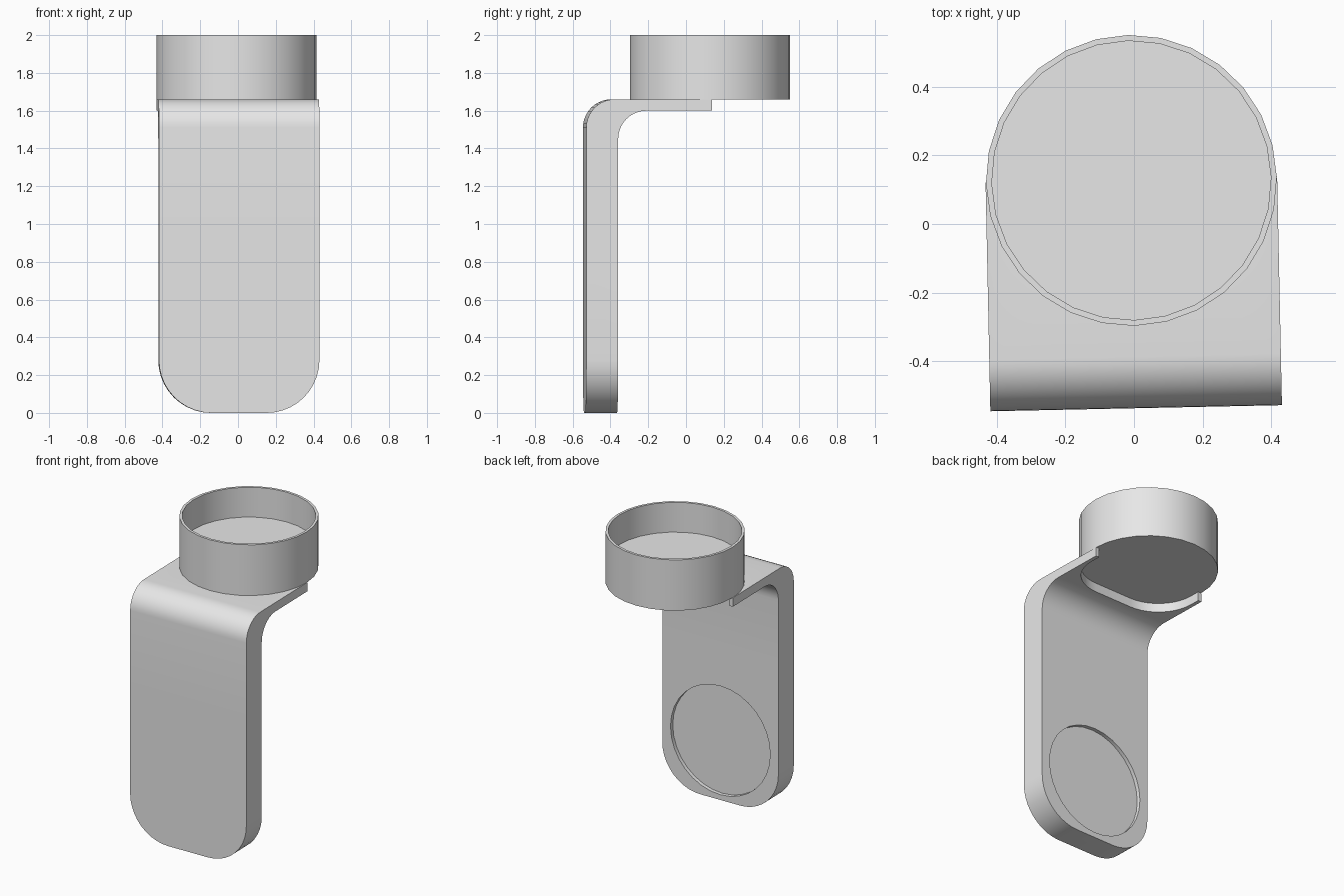
import bpy, bmesh
from math import sin, cos, pi, radians
from mathutils import Vector

old = bpy.data.objects.get("Cube")
if old:
    bpy.data.objects.remove(old, do_unlink=True)

grey = bpy.data.materials.new("light grey")
grey.use_nodes = True
grey.diffuse_color = (0.8, 0.8, 0.8, 1)
grey.node_tree.nodes["Principled BSDF"].inputs["Base Color"].default_value = (0.8, 0.8, 0.8, 1)

TURN = radians(1.2)      # the whole piece is turned slightly
HALF = 0.425             # half width of the stand
FRONT, BACK = -0.537, -0.368
TOP, UNDER = 1.66, 1.6
CUP_Y = 0.127


def arc(cx, cy, r, start, end, n=10):
    """Points of an arc, angles in degrees."""
    angles = [radians(start + (end - start) * i / n) for i in range(n + 1)]
    return [(cx + r * cos(a), cy + r * sin(a)) for a in angles]


def make(name, bm):
    bmesh.ops.recalc_face_normals(bm, faces=bm.faces)
    mesh = bpy.data.meshes.new(name)
    bm.to_mesh(mesh)
    bm.free()
    mesh.materials.append(grey)
    obj = bpy.data.objects.new(name, mesh)
    bpy.context.collection.objects.link(obj)
    obj.location.x = -0.005
    obj.rotation_euler.z = TURN
    return obj


def prism(name, outline, place, depth):
    """Extrude a 2D outline, placed in space by a function, along depth."""
    bm = bmesh.new()
    face = bm.faces.new([bm.verts.new(place(a, b)) for a, b in outline])
    new = bmesh.ops.extrude_face_region(bm, geom=[face])["geom"]
    bmesh.ops.translate(bm, vec=Vector(depth),
                        verts=[v for v in new if isinstance(v, bmesh.types.BMVert)])
    return make(name, bm)


def activate(obj):
    bpy.ops.object.select_all(action='DESELECT')
    obj.select_set(True)
    bpy.context.view_layer.objects.active = obj


def boolean(obj, cutter, operation):
    cutter.hide_render = True
    mod = obj.modifiers.new("cut", 'BOOLEAN')
    mod.operation, mod.solver, mod.object = operation, 'EXACT', cutter
    activate(obj)
    bpy.ops.object.modifier_apply(modifier=mod.name)
    bpy.data.objects.remove(cutter, do_unlink=True)


def smooth(obj):
    activate(obj)
    bpy.ops.object.shade_smooth_by_angle(angle=radians(30))


# Bent stand: side profile extruded across the width
bend = 0.15
profile = [(FRONT, 0), (BACK, 0)]
profile += arc(BACK + bend, UNDER - bend, bend, 180, 90)
profile += [(0.13, UNDER), (0.13, TOP)]
profile += arc(FRONT + bend, TOP - bend, bend, 90, 180)
stand = prism("bent_stand", profile, lambda y, z: (-HALF, y, z), (2 * HALF, 0, 0))

# Rounded lower corners
corner = 0.28
shape = [(-HALF - 0.1, 1), (-HALF - 0.1, 2), (HALF + 0.1, 2), (HALF + 0.1, 1), (HALF, 1)]
shape += arc(HALF - corner, corner, corner, 0, -90)
shape += arc(corner - HALF, corner, corner, -90, -180) + [(-HALF, 1)]
boolean(stand, prism("corner_cutter", shape, lambda x, z: (x, -1, z), (0, 2, 0)), 'INTERSECT')

# Rounded notch in the shelf below the cup
side, floor, r = 0.4, -0.2, 0.26
notch = [(-side, 0.3)] + arc(r - side, floor + r, r, 180, 270)
notch += arc(side - r, floor + r, r, 270, 360) + [(side, 0.3)]
boolean(stand, prism("notch_cutter", notch, lambda x, y: (x, y, 1.5), (0, 0, 0.3)), 'DIFFERENCE')

# Shallow round recess low on the back
disc = arc(0, 0.4, 0.365, 0, 360, 32)[:-1]
boolean(stand, prism("recess_cutter", disc, lambda x, z: (x, BACK - 0.025, z), (0, 0.1, 0)),
        'DIFFERENCE')
smooth(stand)

# Open cup: lathed section, with a thick floor
section = [(0.424, TOP), (0.424, 2.0), (0.407, 2.0), (0.407, 1.8)]
count = 28
bm = bmesh.new()
rings = [[bm.verts.new((rad * cos(2 * pi * i / count), CUP_Y + rad * sin(2 * pi * i / count), z))
          for i in range(count)] for rad, z in section]
for a, b in zip(rings, rings[1:]):
    for i in range(count):
        j = (i + 1) % count
        bm.faces.new((a[i], a[j], b[j], b[i]))
bm.faces.new(rings[0])
bm.faces.new(rings[-1])
smooth(make("cup", bm))
